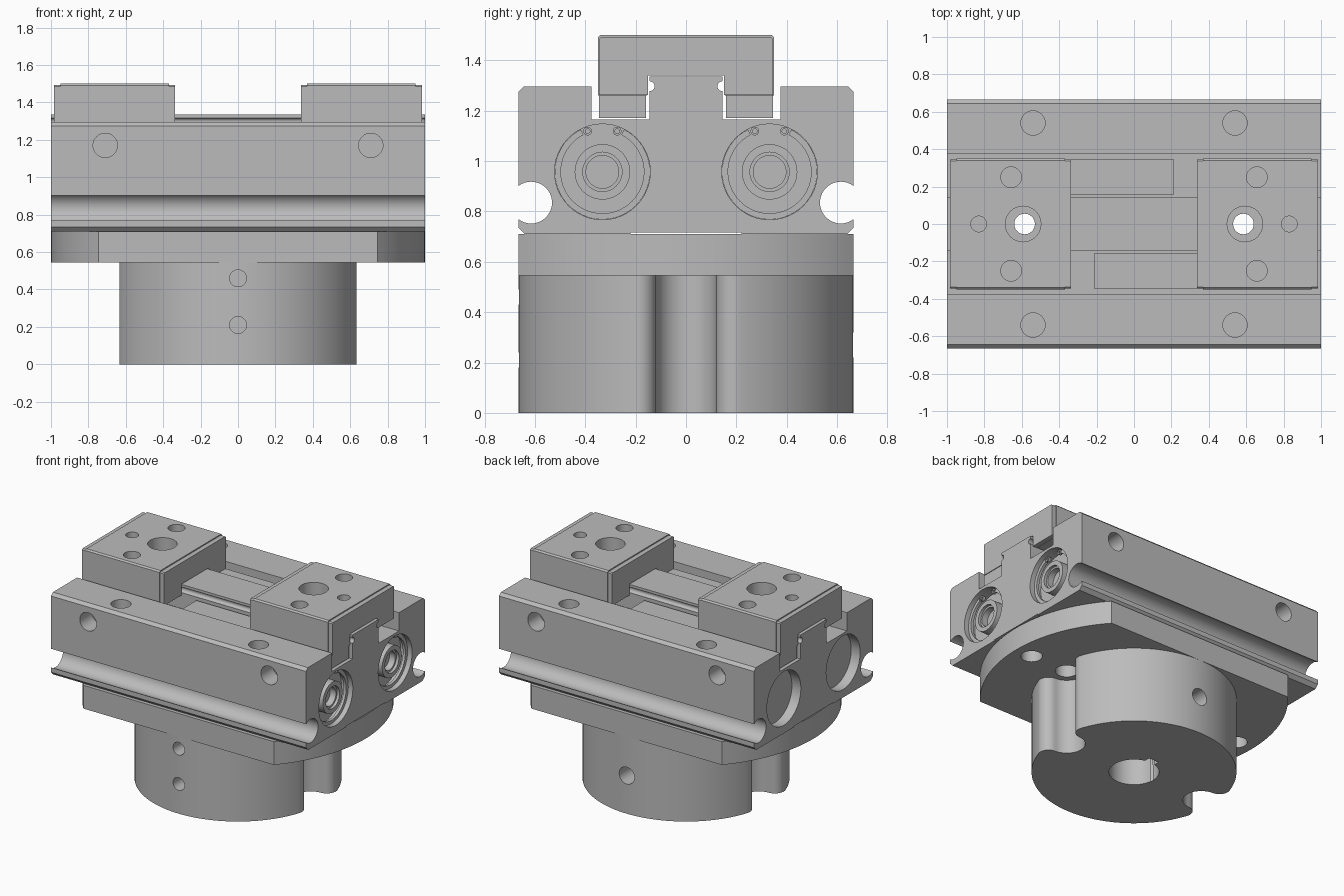
import bpy, bmesh, math
from mathutils import Vector

if "Cube" in bpy.data.objects:
    bpy.data.objects.remove(bpy.data.objects["Cube"], do_unlink=True)

metal = bpy.data.materials.new("plain_grey_metal")
metal.use_nodes = True
GREY = (0.5, 0.5, 0.5, 1)
metal.diffuse_color = GREY
metal.node_tree.nodes["Principled BSDF"].inputs["Base Color"].default_value = GREY


def arc(cx, cy, r, start, end, n=16):
    angles = [math.radians(start + (end - start) * i / n) for i in range(n + 1)]
    return [(cx + r * math.cos(a), cy + r * math.sin(a)) for a in angles]


def mirror(pts, axis=0):
    """Close a half profile by reflecting it across the given axis."""
    flip = (-1, 1) if axis == 0 else (1, -1)
    other = [(p[0] * flip[0], p[1] * flip[1]) for p in reversed(pts) if abs(p[axis]) > 1e-5]
    return pts + other


def place(axis, u, v, w):
    """u, v lie in the profile plane, w runs along the axis."""
    return {"X": (w, u, v), "Y": (u, w, v), "Z": (u, v, w)}[axis]


def prism(name, pts, axis, a, b):
    bm = bmesh.new()
    face = bm.faces.new([bm.verts.new(place(axis, u, v, a)) for u, v in pts])
    new = bmesh.ops.extrude_face_region(bm, geom=[face])["geom"]
    verts = [g for g in new if isinstance(g, bmesh.types.BMVert)]
    bmesh.ops.translate(bm, verts=verts, vec=Vector(place(axis, 0, 0, b - a)))
    bmesh.ops.recalc_face_normals(bm, faces=bm.faces)
    mesh = bpy.data.meshes.new(name)
    bm.to_mesh(mesh)
    bm.free()
    ob = bpy.data.objects.new(name, mesh)
    bpy.context.collection.objects.link(ob)
    mesh.materials.append(metal)
    return ob


def rod(name, axis, u, v, r, a, b):
    return prism(name, arc(u, v, r, 0, 360, 48)[:-1], axis, a, b)


def box(name, x0, x1, y0, y1, z0, z1):
    return prism(name, [(x0, y0), (x1, y0), (x1, y1), (x0, y1)], "Z", z0, z1)


def cut(ob, cutter):
    mod = ob.modifiers.new("cut", "BOOLEAN")
    mod.operation, mod.solver, mod.object = "DIFFERENCE", "EXACT", cutter
    bpy.context.view_layer.objects.active = ob
    bpy.ops.object.modifier_apply(modifier=mod.name)
    bpy.data.objects.remove(cutter, do_unlink=True)


def drill(ob, axis, u, v, r, a, b):
    cut(ob, rod("drill", axis, u, v, r, a, b))


# Main housing: guide rail, jaw channel and side grooves in one extruded profile
half = [(0, .717), (.22, .717), (.22, .71), (.64, .71), (.665, .735)]
half += arc(.615, .835, .083, -53, -307, 28)
half += [(.665, 1.275), (.645, 1.295), (.375, 1.295), (.375, 1.165), (.145, 1.165)]
half += arc(.145, 1.297, .02, -90, -270, 10)
half += [(.145, 1.335), (0, 1.335)]
housing = prism("housing", mirror(half), "X", -1, 1)
PISTON_Y, PISTON_Z = .332, .957
for s in (-1, 1):
    drill(housing, "Z", s * .585, 0, .055, .6, 1.4)
    drill(housing, "X", s * PISTON_Y, PISTON_Z, .19, .91, 1.1)
    drill(housing, "X", s * PISTON_Y, PISTON_Z, .19, -1.1, -.93)
    for t in (-1, 1):
        drill(housing, "Y", s * .71, 1.17, .065, t * .53, t * .75)
        drill(housing, "Z", s * .54, t * .54, .065, 1.15, 1.4)

# Port fittings and snap rings in the bores on one end
for s, side in ((-1, "right"), (1, "left")):
    y = s * PISTON_Y
    boss = rod(side + "_port_boss", "X", y, PISTON_Z, .11, .9, .975)
    drill(boss, "X", y, PISTON_Z, .078, .955, 1.1)
    drill(boss, "X", y, PISTON_Z, .065, .905, 1.1)
    ring = arc(y, PISTON_Z, .189, 117, 423, 48) + arc(y, PISTON_Z, .165, 423, 117, 48)
    prism(side + "_snap_ring", ring, "X", .945, .965)
    for a in (70, 110):
        u, v = arc(y, PISTON_Z, .172, a, a, 1)[0]
        ear = rod(side + "_ring_ear", "X", u, v, .017, .945, .965)
        drill(ear, "X", u, v, .009, .93, .98)

# Sliding jaws with end plates and a rack under each
jaw_half = [(0, 1.345), (.155, 1.345), (.155, 1.26), (.35, 1.26), (.35, 1.49), (.34, 1.5), (0, 1.5)]
plate_half = [(0, 1.34), (.15, 1.34), (.15, 1.262), (.345, 1.262), (.345, 1.485), (.337, 1.492), (0, 1.492)]
for s, side in ((-1, "right"), (1, "left")):
    mid = s * .66
    jaw = prism(side + "_jaw", mirror(jaw_half), "X", mid - .29, mid + .29)
    drill(jaw, "Z", s * .593, 0, .095, 1.2, 1.6)
    drill(jaw, "Z", s * .83, 0, .042, 1.38, 1.6)
    for t in (-1, 1):
        drill(jaw, "Z", s * .657, t * .25, .055, 1.36, 1.6)
        prism(side + "_jaw_end_plate", mirror(plate_half), "X", mid + t * .29, mid + t * .323)
    x0, x1 = sorted((s * .98, -s * .215))
    y0, y1 = sorted((-s * .158, -s * .345))
    box(side + "_rack", x0, x1, y0, y1, 1.17, 1.26)

# Adapter plate: a disc with two flats
flat = math.degrees(math.asin(.665))
plate = prism("adapter_plate", mirror(arc(0, 0, 1, -flat, flat, 40)), "Z", .545, .71)
for s in (-1, 1):
    drill(plate, "Z", s * .57, 0, .075, .5, .8)
    drill(plate, "Z", s * .868, 0, .07, .5, .8)

# Mounting hub with filleted bolt notches, keyed bore and side holes
tangent = math.degrees(math.atan2(.19, .564))
quarter = arc(.57, 0, .12, 180, 92, 14) + arc(.564, .19, .07, -88, tangent, 12)
quarter += arc(0, 0, .665, tangent, 90, 28)[1:]
quarter[0] = (.45, 0)
quarter[-1] = (0, .665)
hub = prism("mounting_hub", mirror(mirror(quarter), 1), "Z", 0, .545)
for part in (hub, plate):
    drill(part, "Z", 0, 0, .163, -.1, .8)
    cut(part, box("keyway", -.04, .04, .1, .2, -.1, .8))
for z in (.21, .46):
    drill(hub, "Y", 0, z, .045, -.75, -.5)
drill(hub, "Y", 0, .27, .06, .5, .75)

# Smooth round walls, keep machined edges sharp
bpy.ops.object.select_all(action="DESELECT")
for ob in bpy.context.collection.objects:
    if ob.type == "MESH":
        ob.select_set(True)
        bpy.context.view_layer.objects.active = ob
bpy.ops.object.shade_smooth_by_angle(angle=math.radians(30))
